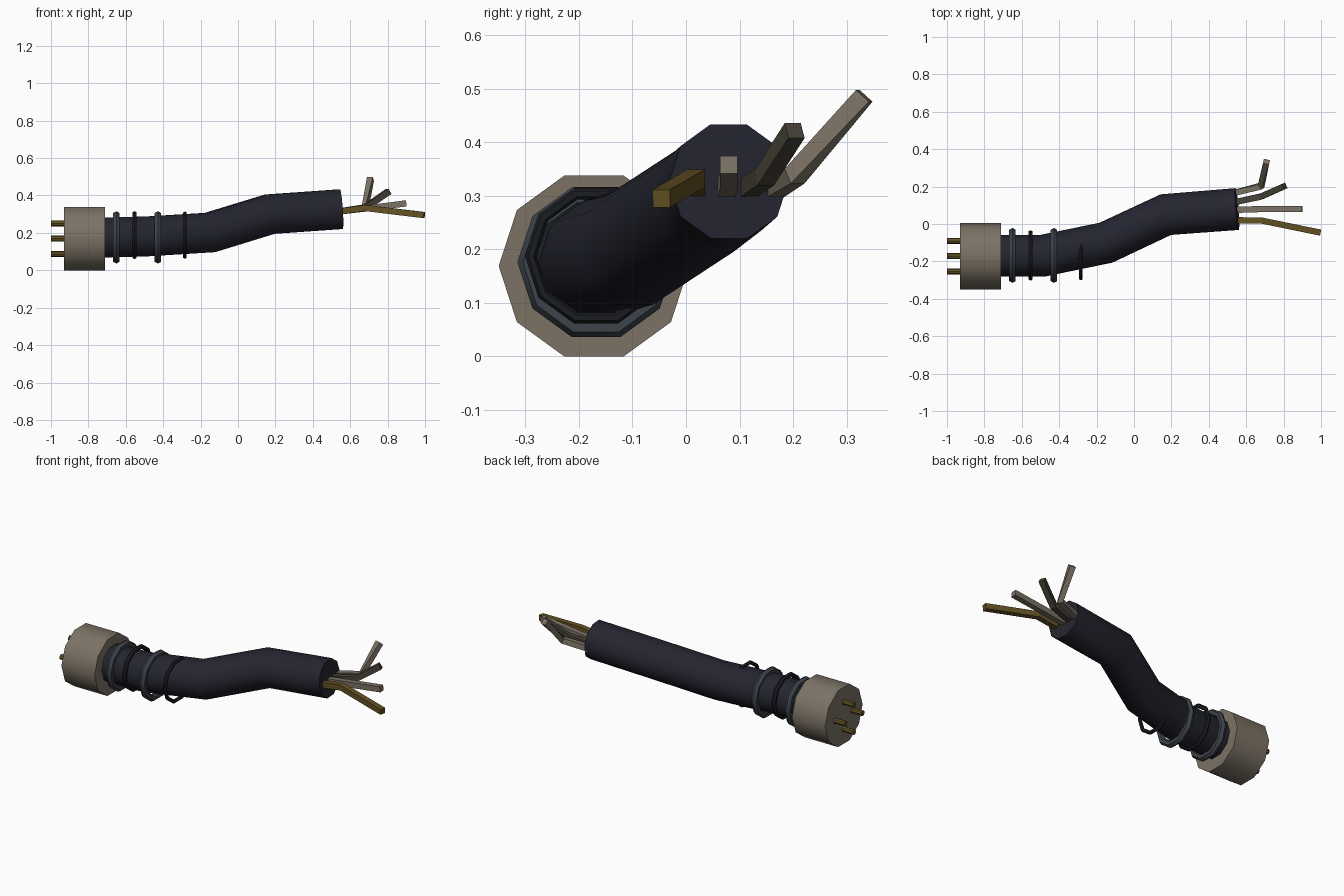
import bpy, bmesh, math
from mathutils import Vector

if "Cube" in bpy.data.objects:
    bpy.data.objects.remove(bpy.data.objects["Cube"])


def material(name, rgb):
    m = bpy.data.materials.new(name)
    m.diffuse_color = (*rgb, 1)
    m.use_nodes = True
    m.node_tree.nodes["Principled BSDF"].inputs["Base Color"].default_value = m.diffuse_color
    return m


taupe = material("taupe", (0.20, 0.17, 0.13))
gold = material("brass", (0.13, 0.085, 0.018))
navy = material("dark_navy", (0.018, 0.018, 0.030))
slate = material("slate", (0.046, 0.057, 0.068))
black = material("near_black", (0.011, 0.012, 0.016))
olive = material("dark_olive", (0.065, 0.057, 0.040))


def finish(ob, name, mat, smooth=True):
    ob.name = name
    ob.data.materials.append(mat)
    if smooth:
        bpy.ops.object.select_all(action='DESELECT')
        ob.select_set(True)
        bpy.context.view_layer.objects.active = ob
        bpy.ops.object.shade_smooth_by_angle(angle=math.radians(40))


def cylinder(name, x0, x1, y, z, r, n, mat):
    """Cylinder lying along x."""
    bpy.ops.mesh.primitive_cylinder_add(
        vertices=n, radius=r, depth=x1 - x0,
        location=((x0 + x1) / 2, y, z), rotation=(0, math.pi / 2, 0))
    finish(bpy.context.object, name, mat)


def sweep(name, path, r, n, offset, mat, smooth):
    """Sweep an n-sided section along a bent path and cap the ends."""
    pts = [Vector(p) for p in path]
    bm = bmesh.new()
    rings = []
    for i, p in enumerate(pts):
        a = (p - pts[i - 1]).normalized() if i else Vector()
        b = (pts[i + 1] - p).normalized() if i < len(pts) - 1 else Vector()
        t = (a + b).normalized()
        side = Vector((0, 0, 1)).cross(t).normalized()
        up = t.cross(side)
        rings.append([bm.verts.new(
            p + r * (side * math.cos(offset + k * math.tau / n)
                     + up * math.sin(offset + k * math.tau / n)))
            for k in range(n)])
    for s, e in zip(rings, rings[1:]):
        for k in range(n):
            j = (k + 1) % n
            bm.faces.new((s[k], s[j], e[j], e[k]))
    bm.faces.new(rings[0])
    bm.faces.new(rings[-1])
    bmesh.ops.recalc_face_normals(bm, faces=bm.faces[:])
    me = bpy.data.meshes.new(name)
    bm.to_mesh(me)
    bm.free()
    ob = bpy.data.objects.new(name, me)
    bpy.context.collection.objects.link(ob)
    finish(ob, name, mat, smooth)


# Plug body and its four pins
cylinder("plug_body", -0.93, -0.71, -0.172, 0.169, 0.178, 10, taupe)
for i, (dy, dz) in enumerate(((0.082, 0), (0, 0.082), (-0.082, 0), (0, -0.082))):
    cylinder(f"pin_{i + 1}", -1.0, -0.92, -0.172 + dy, 0.169 + dz, 0.016, 8, gold)

# Bent cable
sweep("cable", [(-0.72, -0.17, 0.175), (-0.49, -0.17, 0.181), (-0.15, -0.10, 0.202),
                (0.17, 0.05, 0.30), (0.552, 0.08, 0.327)], 0.112, 10, 0, navy, True)

# Loose clamp rings around the cable
for i, (x, z, major, minor, mat) in enumerate((
        (-0.65, 0.176, 0.127, 0.020, slate), (-0.553, 0.188, 0.122, 0.013, black),
        (-0.428, 0.176, 0.127, 0.020, slate), (-0.284, 0.188, 0.122, 0.011, black))):
    bpy.ops.mesh.primitive_torus_add(
        major_segments=10, minor_segments=6, major_radius=major, minor_radius=minor,
        location=(x, -0.168, z), rotation=(math.pi / 2, 0, math.pi / 2))
    finish(bpy.context.object, f"clamp_ring_{i + 1}", mat)

# Bare square wires fanning out of the cut end
wires = (
    ("brass_wire", gold, (0.53, 0.02, 0.313), (0.68, 0.019, 0.333), (0.996, -0.046, 0.295)),
    ("straight_wire", taupe, (0.53, 0.075, 0.313), (0.68, 0.08, 0.330), (0.90, 0.08, 0.358)),
    ("olive_wire", olive, (0.53, 0.115, 0.313), (0.68, 0.147, 0.335), (0.806, 0.203, 0.422)),
    ("raised_wire", taupe, (0.53, 0.165, 0.313), (0.68, 0.203, 0.337), (0.708, 0.333, 0.487)),
)
for name, mat, a, b, c in wires:
    sweep(name, [a, b, c], 0.0233, 4, math.pi / 4, mat, False)
